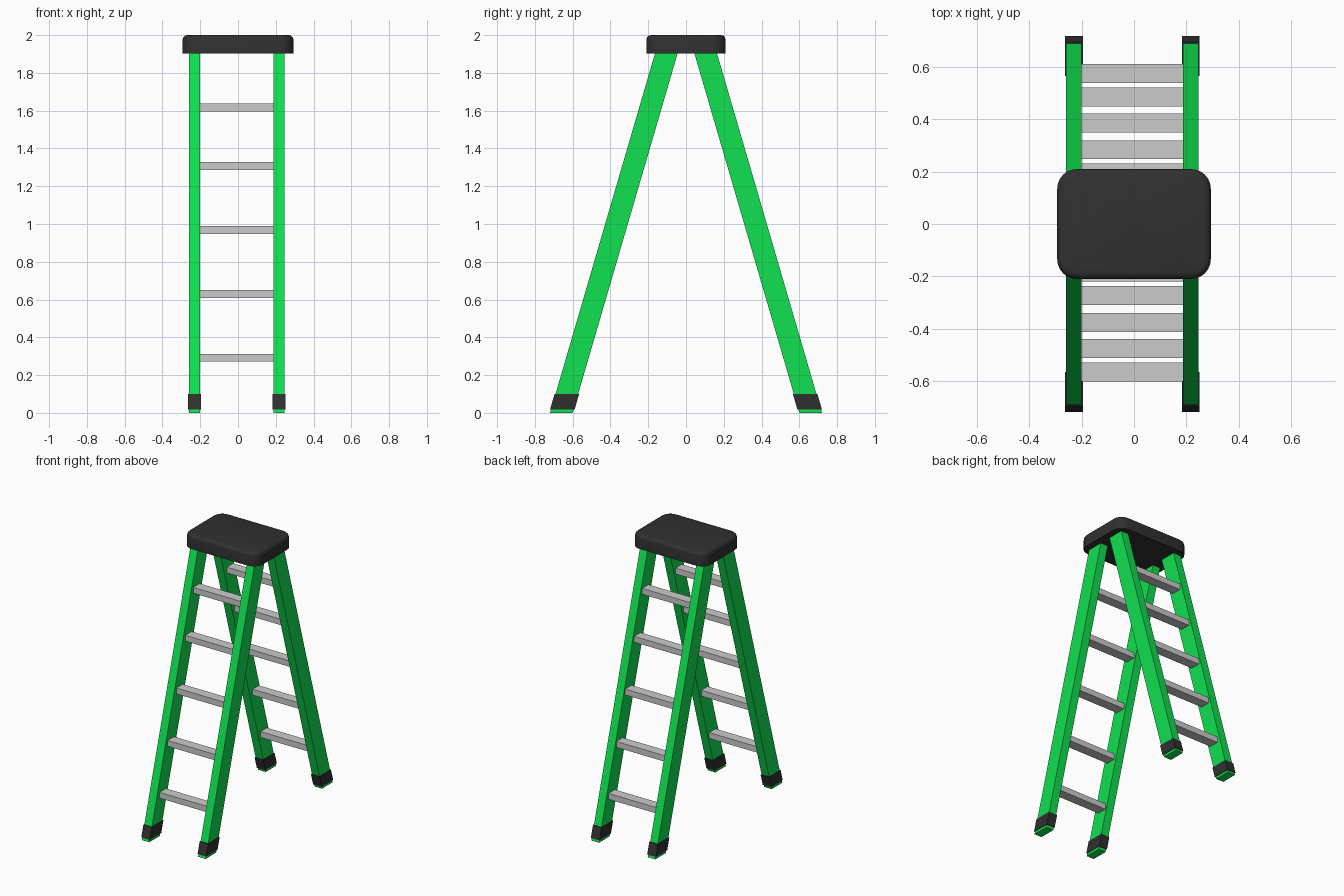
import bpy, bmesh

if "Cube" in bpy.data.objects:
    bpy.data.objects.remove(bpy.data.objects["Cube"])

SLOPE = 0.292                 # inward lean of the legs per unit of height
FOOT_Y = 0.66                 # leg centre at the ground


def material(name, rgb):
    m = bpy.data.materials.new(name)
    m.diffuse_color = (*rgb, 1)
    m.use_nodes = True
    m.node_tree.nodes["Principled BSDF"].inputs["Base Color"].default_value = m.diffuse_color
    return m


GREEN = material("green", (0.005, 0.75, 0.08))
BLACK = material("black", (0.03, 0.03, 0.03))


def add_box(name, x, y, z, mat=None, lean=0.0):
    """Box between the given ranges; y is sheared by lean * z."""
    bm = bmesh.new()
    bmesh.ops.create_cube(bm, size=1)
    for v in bm.verts:
        px, py, pz = (r[0] if c < 0 else r[1] for r, c in zip((x, y, z), v.co))
        v.co = (px, py + lean * pz, pz)
    bmesh.ops.recalc_face_normals(bm, faces=bm.faces)
    me = bpy.data.meshes.new(name)
    bm.to_mesh(me)
    bm.free()
    ob = bpy.data.objects.new(name, me)
    bpy.context.collection.objects.link(ob)
    if mat:
        me.materials.append(mat)
    return ob


for label, s in (("front", -1), ("back", 1)):
    yc = s * FOOT_Y
    for side, xc in (("left", -0.23), ("right", 0.217)):
        # leaning rail, cut level at both ends
        add_box(f"{label}_{side}_rail", (xc - 0.03, xc + 0.03),
                (yc - 0.06, yc + 0.06), (0, 1.915), GREEN, -s * SLOPE)
        # rubber sleeve around the foot
        add_box(f"{label}_{side}_foot", (xc - 0.034, xc + 0.034),
                (yc - 0.065, yc + 0.065), (0.018, 0.10), BLACK, -s * SLOPE)
    # flat treads
    for i, (z, y) in enumerate(((0.292, 0.571), (0.63, 0.481), (0.968, 0.382),
                                (1.307, 0.279), (1.617, 0.19))):
        y = s * y + 0.005
        add_box(f"{label}_rung_{i + 1}", (-0.205, 0.195),
                (y - 0.036, y + 0.036), (z - 0.021, z + 0.021))

# top cap: rounded corners, softened upper rim
cap = add_box("top_cap", (-0.294, 0.294), (-0.21, 0.21), (1.903, 2.0), BLACK)
bm = bmesh.new()
bm.from_mesh(cap.data)
uprights = [e for e in bm.edges if abs(e.verts[0].co.z - e.verts[1].co.z) > 0.05]
bmesh.ops.bevel(bm, geom=uprights, offset=0.075, segments=6, profile=0.5, affect='EDGES')
rim = [e for e in bm.edges if all(v.co.z > 1.99 for v in e.verts)]
bmesh.ops.bevel(bm, geom=rim, offset=0.025, segments=3, profile=0.5, affect='EDGES')
bm.to_mesh(cap.data)
bm.free()
bpy.context.view_layer.objects.active = cap
cap.select_set(True)
bpy.ops.object.shade_smooth_by_angle()
